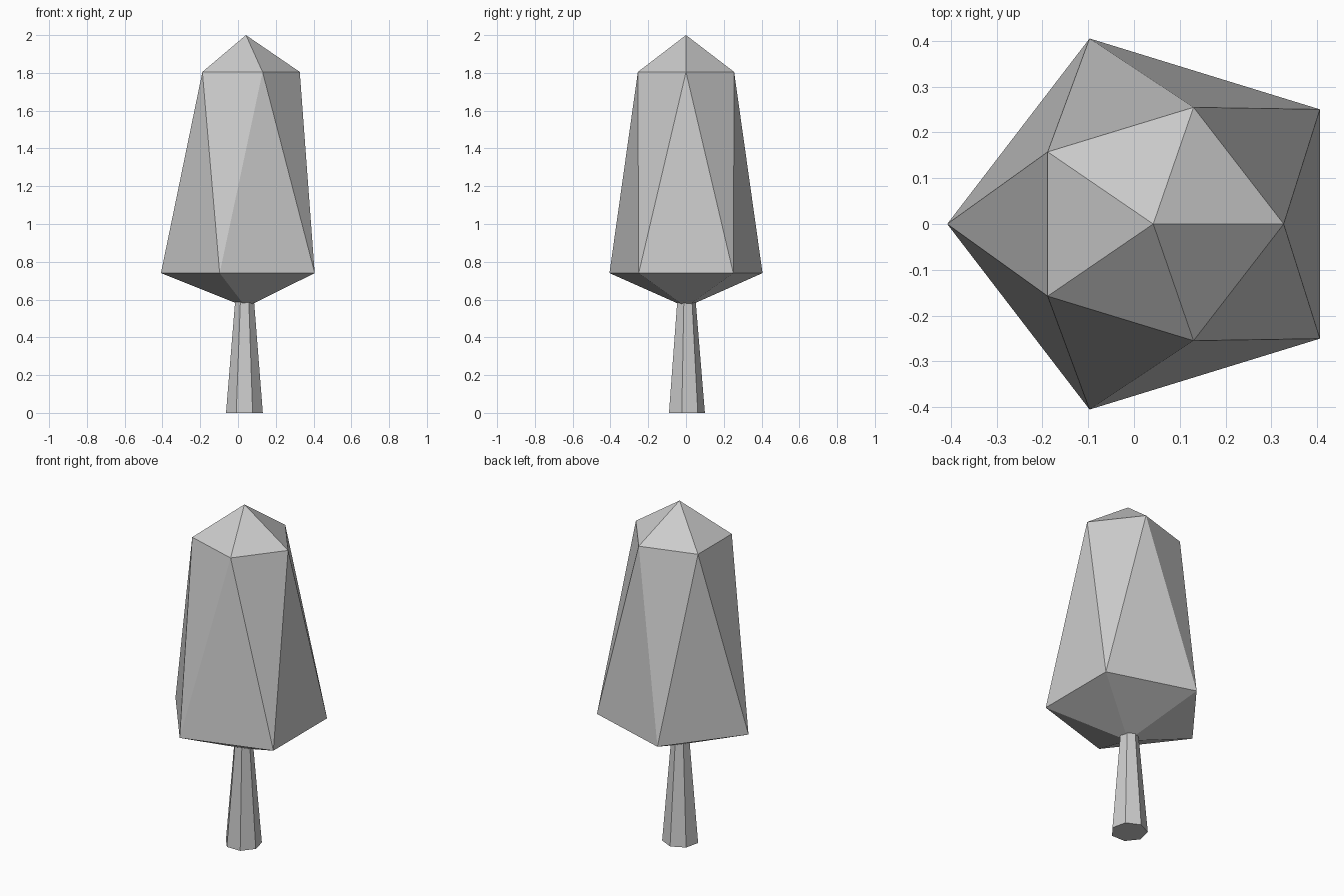
import bpy, bmesh, math

cube = bpy.data.objects.get("Cube")
if cube:
    bpy.data.objects.remove(cube, do_unlink=True)

GREY = (0.6, 0.6, 0.6, 1.0)
mat = bpy.data.materials.new("plain grey")
mat.use_nodes = True
mat.diffuse_color = GREY
mat.node_tree.nodes["Principled BSDF"].inputs["Base Color"].default_value = GREY


def ring(bm, sides, centre_x, rx, ry, z, start):
    """Add a horizontal loop of vertices; start is the first angle in degrees."""
    verts = []
    for i in range(sides):
        a = math.radians(start) + math.tau * i / sides
        verts.append(bm.verts.new((centre_x + rx * math.cos(a), ry * math.sin(a), z)))
    return verts


def finish(bm, name):
    bmesh.ops.recalc_face_normals(bm, faces=bm.faces)
    mesh = bpy.data.meshes.new(name)
    bm.to_mesh(mesh)
    bm.free()
    mesh.materials.append(mat)
    obj = bpy.data.objects.new(name, mesh)
    bpy.context.collection.objects.link(obj)
    return obj


# Crown: stretched, tapered icosahedron
bm = bmesh.new()
cx = 0.042
tip = bm.verts.new((cx, 0, 2.0))
base = bm.verts.new((cx, 0, 0.56))
upper = ring(bm, 5, cx, 0.285, 0.268, 1.805, 0)
lower = ring(bm, 5, cx, 0.45, 0.426, 0.74, 36)
for i in range(5):
    j = (i + 1) % 5
    bm.faces.new((tip, upper[i], upper[j]))
    bm.faces.new((upper[i], lower[i], upper[j]))
    bm.faces.new((lower[i], lower[j], upper[j]))
    bm.faces.new((base, lower[j], lower[i]))
finish(bm, "crown")

# Trunk: tapered seven-sided post reaching into the crown
bm = bmesh.new()
foot = ring(bm, 7, 0.034, 0.1, 0.1, 0, 90)
top = ring(bm, 7, 0.035, 0.049, 0.049, 0.62, 90)
for i in range(7):
    j = (i + 1) % 7
    bm.faces.new((foot[i], foot[j], top[j], top[i]))
bm.faces.new(foot)
bm.faces.new(top)
finish(bm, "trunk")
